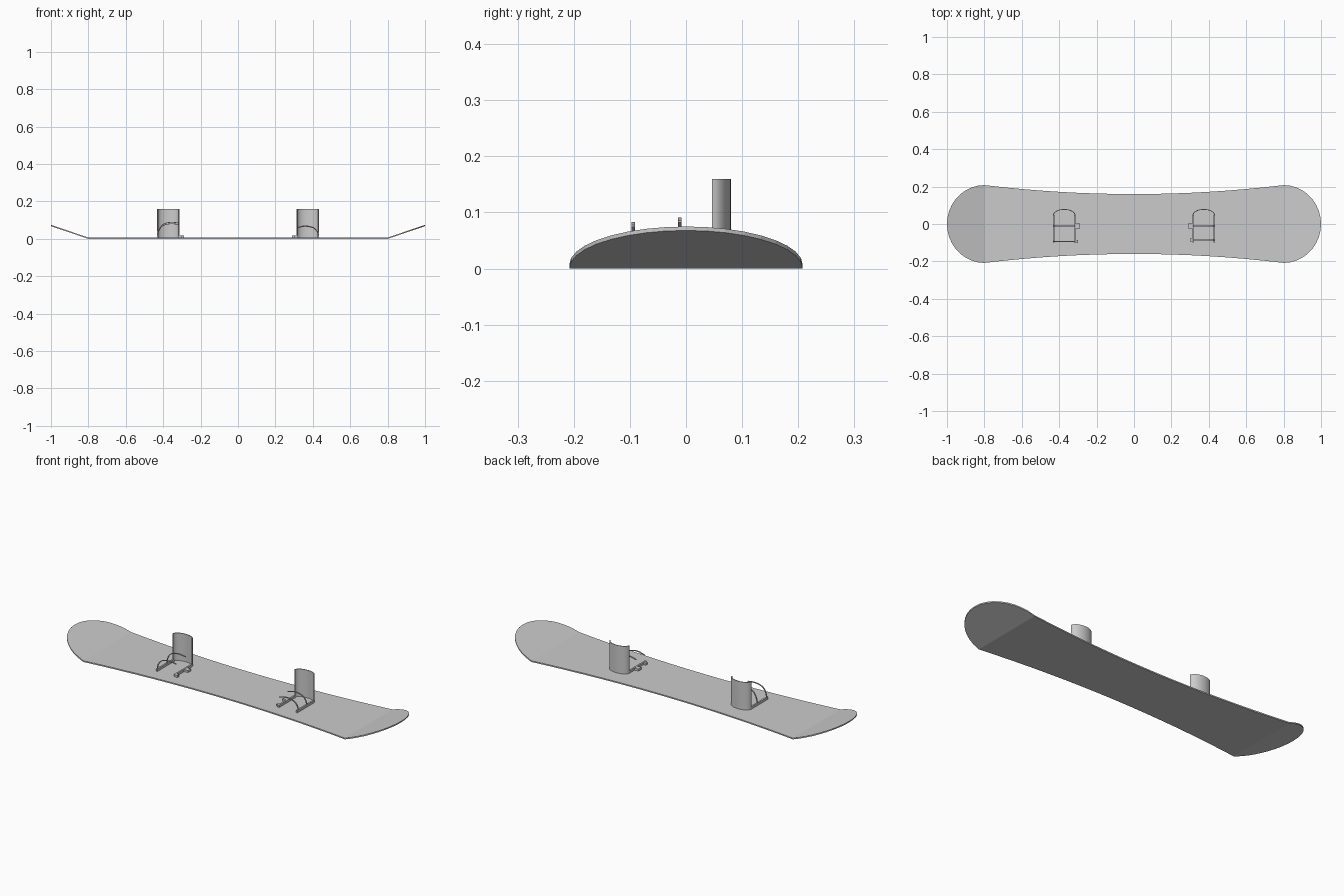
import bpy, bmesh, math

if "Cube" in bpy.data.objects:
    bpy.data.objects.remove(bpy.data.objects["Cube"])

THICK = 0.007      # board thickness
WAIST, WIDE, BEND = 0.16, 0.208, 0.8


def finish(name, bm):
    bmesh.ops.remove_doubles(bm, verts=bm.verts, dist=1e-5)
    bmesh.ops.recalc_face_normals(bm, faces=bm.faces)
    me = bpy.data.meshes.new(name)
    bm.to_mesh(me)
    bm.free()
    ob = bpy.data.objects.new(name, me)
    bpy.context.collection.objects.link(ob)
    return ob


def extrude_up(bm, height):
    ret = bmesh.ops.extrude_face_region(bm, geom=bm.faces[:])
    top = [v for v in ret["geom"] if isinstance(v, bmesh.types.BMVert)]
    bmesh.ops.translate(bm, verts=top, vec=(0, 0, height))


def box(name, x0, x1, y0, y1, z0, z1):
    bm = bmesh.new()
    bm.faces.new([bm.verts.new(p) for p in
                  ((x0, y0, z0), (x1, y0, z0), (x1, y1, z0), (x0, y1, z0))])
    extrude_up(bm, z1 - z0)
    return finish(name, bm)


# Board: side-cut middle, half-ellipse ends bent straight upwards
def make_board():
    stations = []
    for i in range(9):
        x = BEND * i / 8
        stations.append((x, WAIST + (WIDE - WAIST) * (x / BEND) ** 2, 0))
    for i in range(1, 10):
        a = math.pi / 2 * i / 9
        s = math.sin(a)
        stations.append((BEND + 0.2 * s, WIDE * math.cos(a), 0.068 * s))
    full = [(-x, h, z) for x, h, z in reversed(stations[1:])] + stations
    bm = bmesh.new()
    rows = []
    for x, h, z in full:
        if h < 1e-4:
            v = bm.verts.new((x, 0, z))
            rows.append((v, v))
        else:
            rows.append((bm.verts.new((x, -h, z)), bm.verts.new((x, h, z))))
    for (a, b), (c, d) in zip(rows, rows[1:]):
        bm.faces.new(list(dict.fromkeys((a, c, d, b))))
    extrude_up(bm, THICK)
    finish("board", bm)


# Highback: thin half-ellipse shell behind the heel
def make_highback(name, cx):
    bm = bmesh.new()
    pairs = []
    n = 16
    for i in range(n + 1):
        a = math.pi * i / n
        pairs.append([bm.verts.new((cx + rx * math.cos(a), 0.046 + ry * math.sin(a), THICK))
                      for rx, ry in ((0.060, 0.034), (0.056, 0.030))])
    for (a, b), (c, d) in zip(pairs, pairs[1:]):
        bm.faces.new((a, b, d, c))
    extrude_up(bm, 0.16 - THICK)
    ob = finish(name, bm)
    for p in ob.data.polygons:
        p.use_smooth = abs(p.normal.z) < 0.5
    ob.data.set_sharp_from_angle(angle=math.radians(30))


# Strap: open ribbon rising from the outer rail, free at the inner end
def make_strap(name, points, y):
    bm = bmesh.new()
    # sample a smooth path through the given x, z points
    pts = [points[0]] + points + [points[-1]]
    path = []
    for k in range(1, len(pts) - 2):
        p0, p1, p2, p3 = pts[k - 1:k + 3]
        for j in range(4):
            t = j / 4
            path.append([0.5 * (2 * b + (c - a) * t + (2 * a - 5 * b + 4 * c - d) * t * t
                                + (3 * b - a - 3 * c + d) * t ** 3)
                         for a, b, c, d in zip(p0, p1, p2, p3)])
    path.append(points[-1])
    prev = None
    w, h = 0.003, 0.002
    for i, (x, z) in enumerate(path):
        q, r = path[max(i - 1, 0)], path[min(i + 1, len(path) - 1)]
        dx, dz = r[0] - q[0], r[1] - q[1]
        l = math.hypot(dx, dz)
        nx, nz = -dz / l * h, dx / l * h
        ring = [bm.verts.new((x + s * nx, y + u * w, z + s * nz))
                for s, u in ((-1, -1), (1, -1), (1, 1), (-1, 1))]
        if prev:
            for k in range(4):
                m = (k + 1) % 4
                bm.faces.new((prev[k], prev[m], ring[m], ring[k]))
        else:
            bm.faces.new(ring)
        prev = ring
    bm.faces.new(prev)
    finish(name, bm)


# Binding: rails, highback, two straps and two buckles on the inner side
def make_binding(tag, cx, inner, rise, end, toe_y):
    for side in (-1, 1):
        x = cx + side * 0.0555
        part = "inner" if side == inner else "outer"
        box(f"{tag}_{part}_rail", x - 0.0045, x + 0.0045, -0.1, 0.048, THICK - 0.001, 0.02)
    make_highback(f"{tag}_highback", cx)
    for part, y, drop in (("heel", -0.011, 0.0), ("toe", toe_y, 0.008 if inner > 0 else 0.003)):
        top = rise - drop
        pts = [(cx - inner * 0.057, 0.014), (cx - inner * 0.048, 0.014 + (top - 0.014) * 0.5),
               (cx - inner * 0.027, 0.014 + (top - 0.014) * 0.85),
               (cx + inner * 0.015, top), (cx + inner * 0.06, end - drop)]
        make_strap(f"{tag}_{part}_strap", pts, y)
    for part, y, out, half in (("heel", -0.011, 0.083, 0.013), ("toe", toe_y, 0.073, 0.008)):
        xs = sorted((cx + inner * 0.058, cx + inner * out))
        box(f"{tag}_{part}_buckle", xs[0], xs[1], y - half, y + half, THICK, 0.019)


make_board()
make_binding("left", -0.373, 1, 0.089, 0.084, -0.094)
make_binding("right", 0.373, -1, 0.07, 0.06, -0.085)
